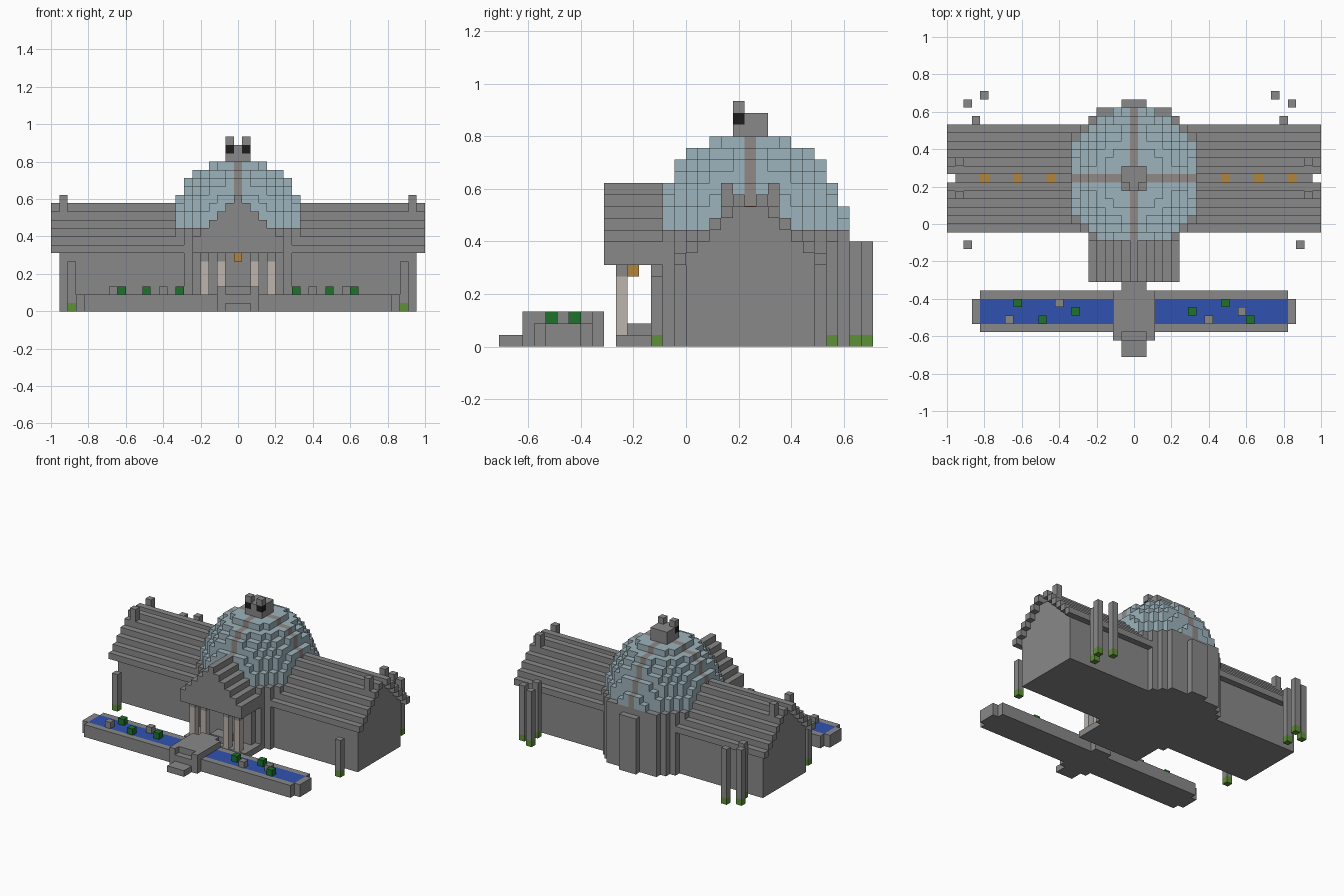
import bpy, bmesh, math
from mathutils import Matrix, Vector

if "Cube" in bpy.data.objects:
    bpy.data.objects.remove(bpy.data.objects["Cube"])

U = 2 / 45       # one block
YC = 0.2444      # y of the dome axis; block (0, 0) sits there


def material(name, r, g, b):
    m = bpy.data.materials.new(name)
    m.use_nodes = True
    m.diffuse_color = (r, g, b, 1)
    m.node_tree.nodes["Principled BSDF"].inputs["Base Color"].default_value = (r, g, b, 1)
    return m


STONE = material("stone grey", .25, .25, .25)
RIB = material("warm grey", .28, .255, .24)
GLASS = material("pale blue glass", .337, .456, .503)
WATER = material("water blue", .03, .084, .434)
LEAF = material("dark green", .013, .171, .026)
GRASS = material("grass green", .114, .283, .038)
LAMP = material("amber", .445, .235, .045)
BLACK = material("black", .012, .012, .012)
COLUMN = material("pale beige", .503, .456, .423)


def build(name, mat, boxes, grow=0.0):
    """Each box is inclusive block ranges: x0, x1, y0, y1, z0, z1."""
    bm = bmesh.new()
    for x0, x1, y0, y1, z0, z1 in boxes:
        size = Vector((x1 - x0 + 1, y1 - y0 + 1, z1 - z0 + 1)) * U + Vector((grow, grow, grow))
        mid = Vector(((x0 + x1) / 2 * U, YC + (y0 + y1) / 2 * U, (z0 + z1 + 1) / 2 * U))
        place = Matrix.Translation(mid) @ Matrix.Diagonal(size).to_4x4()
        bmesh.ops.create_cube(bm, size=1, matrix=place)
    mesh = bpy.data.meshes.new(name)
    bm.to_mesh(mesh)
    bm.free()
    mesh.materials.append(mat)
    bpy.context.collection.objects.link(bpy.data.objects.new(name, mesh))


def cell(x, y, z):
    return (x, x, y, y, z, z)


def mirror(boxes):
    return boxes + [(-b[1], -b[0]) + tuple(b[2:]) for b in boxes]


def rows(radius, xmax, ymin):
    """Rows of a blocky disc as (y, half width)."""
    for y in range(ymin, int(radius) + 1):
        yield y, min(xmax, int(math.sqrt(radius ** 2 - y * y)))


# Wings: walls, stepped gable ends, overhanging roof courses, chimneys
build("wing_walls", STONE, [(-21, 21, -5, 5, 0, 6)])
build("gable_ends", STONE, [(-21, 21, k - 5, 5 - k, 7 + k, 7 + k) for k in range(5)])
courses = []
for k in range(6):
    for side in (-1, 1):
        courses.append((4, 22, side * (6 - k), side * (6 - k), 7 + k, 7 + k))
build("roof_courses", STONE, mirror(courses))
build("chimneys", STONE, mirror([(21, 21, y, y, 12, 13) for y in (-2, 2)]))
build("ridge_lamps", LAMP, [cell(x, 0, 11) for x in (-18, -14, -10, 11, 15, 19)], 0.004)

# Round hall under the dome
drum = [(-w, w, y, y, 0, 8) for y, w in rows(9.1, 9, -8)]
drum += [(-w, w, y, y, 9, 9) for y, w in rows(8.95, 8, -7)]
build("round_hall", STONE, drum)

# Stepped dome with four ribs
glass, ribs = [], []
for level, radius in enumerate((8.3, 8.1, 7.7, 7.3, 6.8, 6.3, 5.3, 3.7)):
    z = 10 + level
    for y, w in rows(radius, 7, -min(7, int(radius))):
        if y == 0:
            ribs.append((-w, w, 0, 0, z, z))
        else:
            ribs.append(cell(0, y, z))
            if w > 0:
                glass += mirror([(1, w, y, y, z, z)])
build("dome_glass", GLASS, glass)
build("dome_ribs", RIB, ribs)

# Lantern on the dome, with dark corner blocks under two pinnacles
build("lantern", STONE, [(-1, 1, -1, 1, 18, 18), (-1, 1, 0, 1, 19, 19), cell(0, -1, 19)])
build("lantern_dark_blocks", BLACK, mirror([cell(1, -1, 19)]))
build("lantern_pinnacles", STONE, mirror([cell(1, -1, 20)]))

# Portico: stepped gable, columns, floor and lamp
gable = [(-5, 5, -12, -8, 7, 8)]
gable += [(k - 5, 5 - k, -12, -8, 8 + k, 8 + k) for k in range(1, 6)]
build("portico_gable", STONE, gable)
build("portico_columns", COLUMN, mirror([(x, x, -11, -11, 1, 5) for x in (2, 4)]))
build("column_caps", STONE, mirror([cell(x, -11, 6) for x in (2, 4)]))
build("portico_floor", STONE, [(-5, 5, -11, -8, 0, 0), (-1, 1, -10, -9, 1, 1)])
build("portico_lamp", LAMP, [cell(0, -10, 6)])

# Pool: base, rim, water and floating blocks
build("pool_base", STONE, [(-18, 18, -18, -14, 0, 0)])
rim = [(3, 18, -18, -18, 1, 1), (3, 18, -14, -14, 1, 1), (19, 19, -17, -15, 0, 1)]
build("pool_rim", STONE, mirror(rim))
build("pool_water", WATER, mirror([(3, 18, -17, -15, 1, 1)]))
plants = ((-14, -15), (-11, -17), (-7, -16), (7, -16), (11, -15), (14, -17))
build("water_plants", LEAF, [cell(x, y, 2) for x, y in plants])
rocks = ((-15, -17), (-9, -15), (9, -17), (13, -16))
build("water_rocks", STONE, [cell(x, y, 2) for x, y in rocks])

# Bridge across the pool, with rails and front steps
build("bridge_deck", STONE, [(-1, 1, -18, -13, 0, 2), (-1, 1, -19, -19, 0, 1), (-1, 1, -21, -20, 0, 0)])
build("bridge_rails", STONE, mirror([(2, 2, -19, -14, 0, 2)]))

# Free-standing posts on grass blocks: x, y, height
posts = [(-20, -8, 6), (20, -8, 6)]
posts += [(x, y, 9) for x, y in ((-18, 10), (-20, 9), (-19, 7), (17, 10), (19, 9), (18, 7))]
build("garden_posts", STONE, [(x, x, y, y, 1, h - 1) for x, y, h in posts])
build("post_grass", GRASS, [cell(x, y, 0) for x, y, h in posts])
